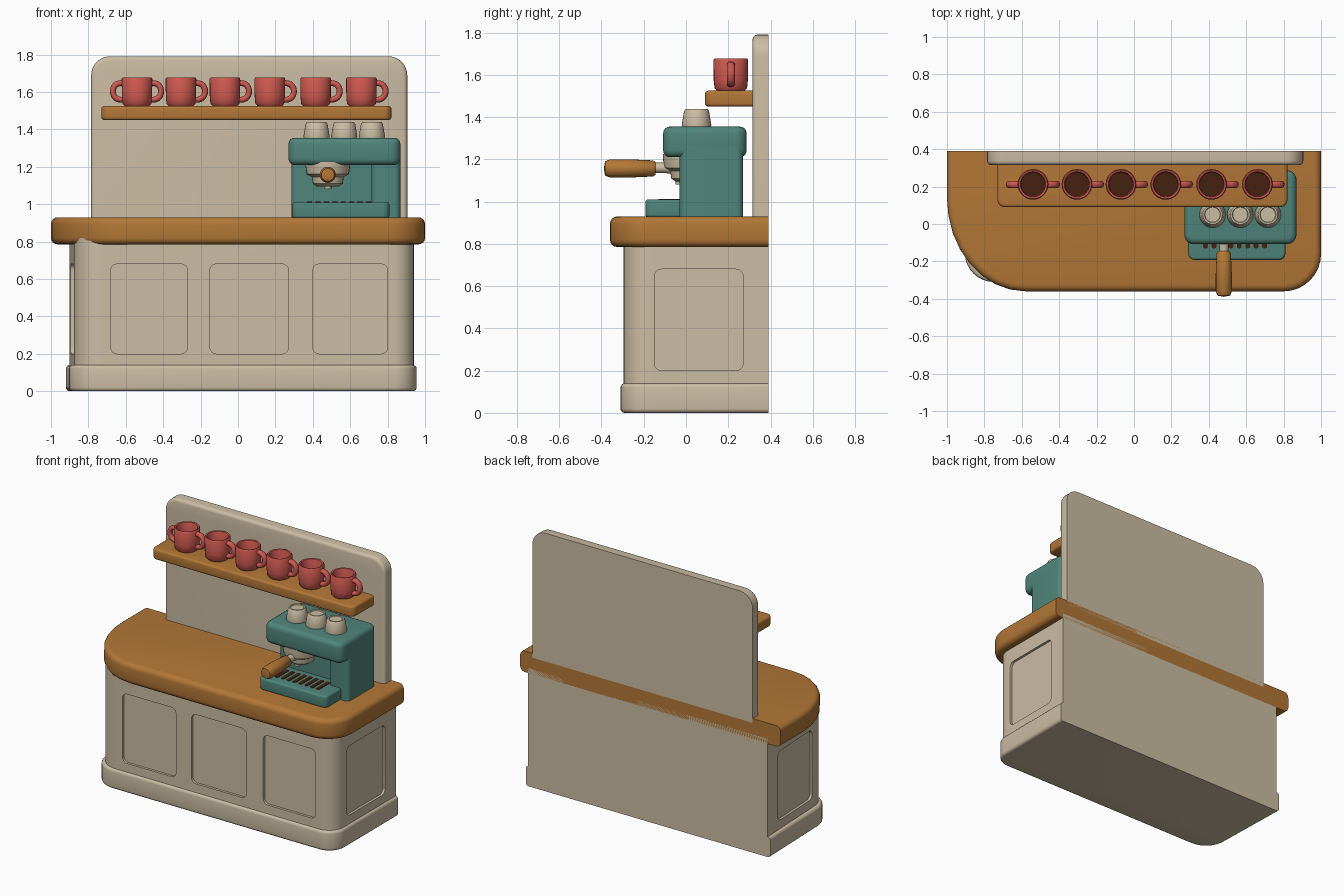
import bpy, bmesh, math
from mathutils import Vector

if "Cube" in bpy.data.objects:
    bpy.data.objects.remove(bpy.data.objects["Cube"])


def material(name, rgb):
    m = bpy.data.materials.new(name)
    m.diffuse_color = (*rgb, 1)
    m.use_nodes = True
    m.node_tree.nodes["Principled BSDF"].inputs["Base Color"].default_value = m.diffuse_color
    return m


CREAM = material("cream paint", (0.60, 0.51, 0.37))
WOOD = material("warm wood", (0.45, 0.185, 0.038))
TEAL = material("teal enamel", (0.08, 0.235, 0.195))
RED = material("red glaze", (0.62, 0.10, 0.08))
BROWN = material("dark coffee", (0.06, 0.015, 0.005))

XY = lambda u, v, t: (u, v, t)
XZ = lambda u, v, t: (u, t, v)
YZ = lambda u, v, t: (t, u, v)


def finish(name, bm, mat, angle=35):
    bmesh.ops.recalc_face_normals(bm, faces=bm.faces)
    me = bpy.data.meshes.new(name)
    bm.to_mesh(me)
    bm.free()
    me.materials.append(mat)
    ob = bpy.data.objects.new(name, me)
    bpy.context.collection.objects.link(ob)
    smooth(ob, angle)
    return ob


def smooth(ob, angle=35):
    bpy.ops.object.select_all(action='DESELECT')
    ob.select_set(True)
    bpy.context.view_layer.objects.active = ob
    bpy.ops.object.shade_smooth_by_angle(angle=math.radians(angle))


def outline(corners, n=8):
    """Polygon from (u, v, radius) corners; radius may be (incoming, outgoing)."""
    pts = []
    for i, (u, v, r) in enumerate(corners):
        c = Vector((u, v))
        if not r:
            pts.append(c)
            continue
        ra, rb = r if isinstance(r, tuple) else (r, r)
        a = (Vector(corners[i - 1][:2]) - c).normalized() * ra
        b = (Vector(corners[(i + 1) % len(corners)][:2]) - c).normalized() * rb
        for k in range(n + 1):
            t = k / n * math.pi / 2
            pts.append(c + a * (1 - math.sin(t)) + b * (1 - math.cos(t)))
    return pts


def prism(name, corners, t0, t1, mat, to3d=XY, bevel=0, keep=lambda m: True):
    """Extrude an outline from t0 to t1 and round the cap edges chosen by keep."""
    bm = bmesh.new()
    pts = outline(corners)
    lo, hi = [[bm.verts.new(to3d(p.x, p.y, t)) for p in pts] for t in (t0, t1)]
    caps = [bm.faces.new(lo), bm.faces.new(hi)]
    for i in range(len(pts)):
        j = (i + 1) % len(pts)
        bm.faces.new((lo[i], lo[j], hi[j], hi[i]))
    bmesh.ops.recalc_face_normals(bm, faces=bm.faces)
    if bevel:
        edges = [e for f in caps for e in f.edges
                 if keep((e.verts[0].co + e.verts[1].co) / 2)]
        bmesh.ops.bevel(bm, geom=edges, offset=bevel, segments=4, profile=0.5,
                        affect='EDGES', clamp_overlap=True)
    return finish(name, bm, mat)


def rect(u0, u1, v0, v1, r):
    return [(u0, v1, r), (u0, v0, r), (u1, v0, r), (u1, v1, r)]


def lathe(name, profile, centre, mat, axis='Z', n=28):
    """Revolve (radius, height) points around Z, or around -Y."""
    bm = bmesh.new()
    c = Vector(centre)
    rings = []
    for r, h in profile:
        ring = []
        for k in range(n if r else 1):
            a = 2 * math.pi * k / n
            x, y = r * math.cos(a), r * math.sin(a)
            ring.append(bm.verts.new(c + Vector((x, y, h) if axis == 'Z' else (x, -h, y))))
        rings.append(ring)
    for p, q in zip(rings, rings[1:]):
        for k in range(n):
            vs = [p[k % len(p)], p[(k + 1) % len(p)], q[(k + 1) % len(q)], q[k % len(q)]]
            bm.faces.new(list(dict.fromkeys(vs)))
    return finish(name, bm, mat, 40)


def mug_handle(name, centre, side):
    """Half loop of tube in the XZ plane."""
    bm = bmesh.new()
    c = Vector(centre)
    rings, m = [], 10
    for i in range(13):
        a = math.pi * (i / 12 - 0.5)
        d = Vector((side * math.copysign(abs(math.cos(a)) ** 0.7, 1), 0, math.sin(a)))
        mid = c + Vector((d.x * 0.055, 0, d.z * 0.045))
        d.normalize()
        rings.append([bm.verts.new(mid + d * 0.016 * math.cos(2 * math.pi * k / m)
                                   + Vector((0, 0.02 * math.sin(2 * math.pi * k / m), 0)))
                      for k in range(m)])
    for p, q in zip(rings, rings[1:]):
        for k in range(m):
            bm.faces.new((p[k], p[(k + 1) % m], q[(k + 1) % m], q[k]))
    bm.faces.new(rings[0])
    bm.faces.new(rings[-1])
    return finish(name, bm, RED, 50)


# Cabinet with recessed panels
BACK = 0.39
not_back = lambda m: m.y < BACK - 0.001
cabinet = prism("cabinet", [(-0.90, BACK, 0), (-0.87, -0.295, 0.13),
                            (0.94, -0.295, 0.11), (0.94, BACK, 0)], 0.08, 0.82, CREAM)
slanted = lambda u, v, t: (t + 0.044 * (BACK - u), u, v)
cutters = [prism("panel_cutter", rect(a, b, 0.2, 0.68, 0.035), -0.5, -0.278, CREAM, XZ)
           for a, b in ((-0.68, -0.27), (-0.15, 0.27), (0.40, 0.80))]
cutters.append(prism("panel_cutter", rect(-0.15, 0.27, 0.2, 0.68, 0.035), 0.923, 1.2, CREAM, YZ))
cutters.append(prism("panel_cutter", rect(-0.13, 0.27, 0.2, 0.68, 0.035), -1.2, -0.883, CREAM, slanted))
for cut in cutters:
    mod = cabinet.modifiers.new("recess", 'BOOLEAN')
    mod.operation, mod.solver, mod.object = 'DIFFERENCE', 'EXACT', cut
    bpy.context.view_layer.objects.active = cabinet
    bpy.ops.object.modifier_apply(modifier=mod.name)
    bpy.data.objects.remove(cut)
smooth(cabinet)

# Plinth, worktop, backboard and shelf
prism("plinth", [(-0.92, BACK, 0), (-0.90, -0.31, 0.15), (0.955, -0.31, 0.12),
                 (0.955, BACK, 0)], 0, 0.14, CREAM, XY, 0.02, not_back)
prism("worktop", [(-1, BACK, 0), (-1, -0.36, (0.5, 0.42)), (1, -0.36, 0.2),
                  (1, BACK, 0)], 0.785, 0.93, WOOD, XY, 0.035, not_back)
prism("backboard", [(-0.785, 1.79, 0.1), (-0.785, 0.9, 0), (0.905, 0.9, 0),
                    (0.905, 1.79, 0.1)], 0.315, BACK, CREAM, XZ, 0.022,
      lambda m: m.y < 0.35 and m.z > 0.95)
prism("shelf", [(-0.73, 0.33, 0), (-0.73, 0.09, 0.04), (0.82, 0.09, 0.04),
                (0.82, 0.33, 0)], 1.45, 1.525, WOOD, XY, 0.015, lambda m: m.y < 0.329)

# Row of mugs; the first has two handles
for i, x in enumerate((-0.54, -0.305, -0.07, 0.17, 0.415, 0.66)):
    lathe(f"mug_{i + 1}", [(0, 0), (0.066, 0), (0.077, 0.012), (0.081, 0.05), (0.082, 0.145),
                           (0.077, 0.153), (0.068, 0.15), (0.064, 0.14), (0.062, 0.03), (0, 0.03)],
          (x, 0.212, 1.525), RED)
    lathe(f"coffee_{i + 1}", [(0, 0.085), (0.0635, 0.085), (0.0635, 0.079), (0, 0.079)],
          (x, 0.212, 1.525), BROWN)
    for side in ((1, -1) if i == 0 else (1,)):
        mug_handle(f"mug_handle_{i + 1}", (x + side * 0.074, 0.212, 1.603), side)

# Coffee machine housing
prism("machine_body", rect(0.285, 0.86, 0.04, 0.27, 0.03), 0.925, 1.25, TEAL)
prism("machine_pillar", rect(0.715, 0.868, -0.03, 0.27, 0.03), 0.925, 1.26, TEAL)
prism("machine_head", rect(0.27, 0.868, -0.108, 0.287, 0.05), 1.21, 1.355, TEAL, XY, 0.032)
prism("drip_tray", rect(0.29, 0.81, -0.192, 0.08, 0.035), 0.925, 1.01, TEAL, XY, 0.014)
for i in range(8):
    x = 0.37 + i * 0.045
    prism(f"tray_slot_{i + 1}", rect(x, x + 0.026, -0.13, 0.0, 0.01), 1.004, 1.013, BROWN)

# Brewing group, filter holder and handle
lathe("brew_group", [(0, -0.11), (0.06, -0.11), (0.08, -0.095), (0.085, -0.06), (0.112, -0.045),
                     (0.12, 0.0), (0.12, 0.02), (0, 0.02)], (0.48, 0.01, 1.205), CREAM)
lathe("spout", [(0, 0), (0.02, 0), (0.025, 0.05), (0, 0.05)], (0.48, -0.03, 1.08), CREAM, n=14)
lathe("holder_neck", [(0, 0), (0.03, 0), (0.024, 0.06), (0.024, 0.12), (0, 0.12)],
      (0.48, -0.05, 1.16), CREAM, 'Y', 16)
lathe("holder_handle", [(0, 0), (0.03, 0), (0.038, 0.01), (0.043, 0.12), (0.043, 0.215),
                        (0.034, 0.238), (0, 0.244)], (0.48, -0.145, 1.157), WOOD, 'Y', 20)

# Upturned cups on the machine
for i, x in enumerate((0.42, 0.568, 0.716)):
    lathe(f"cup_{i + 1}", [(0, 0), (0.068, 0), (0.07, 0.01), (0.059, 0.075), (0.052, 0.086),
                           (0.043, 0.086), (0.04, 0.081), (0, 0.081)], (x, 0.05, 1.353), CREAM)
